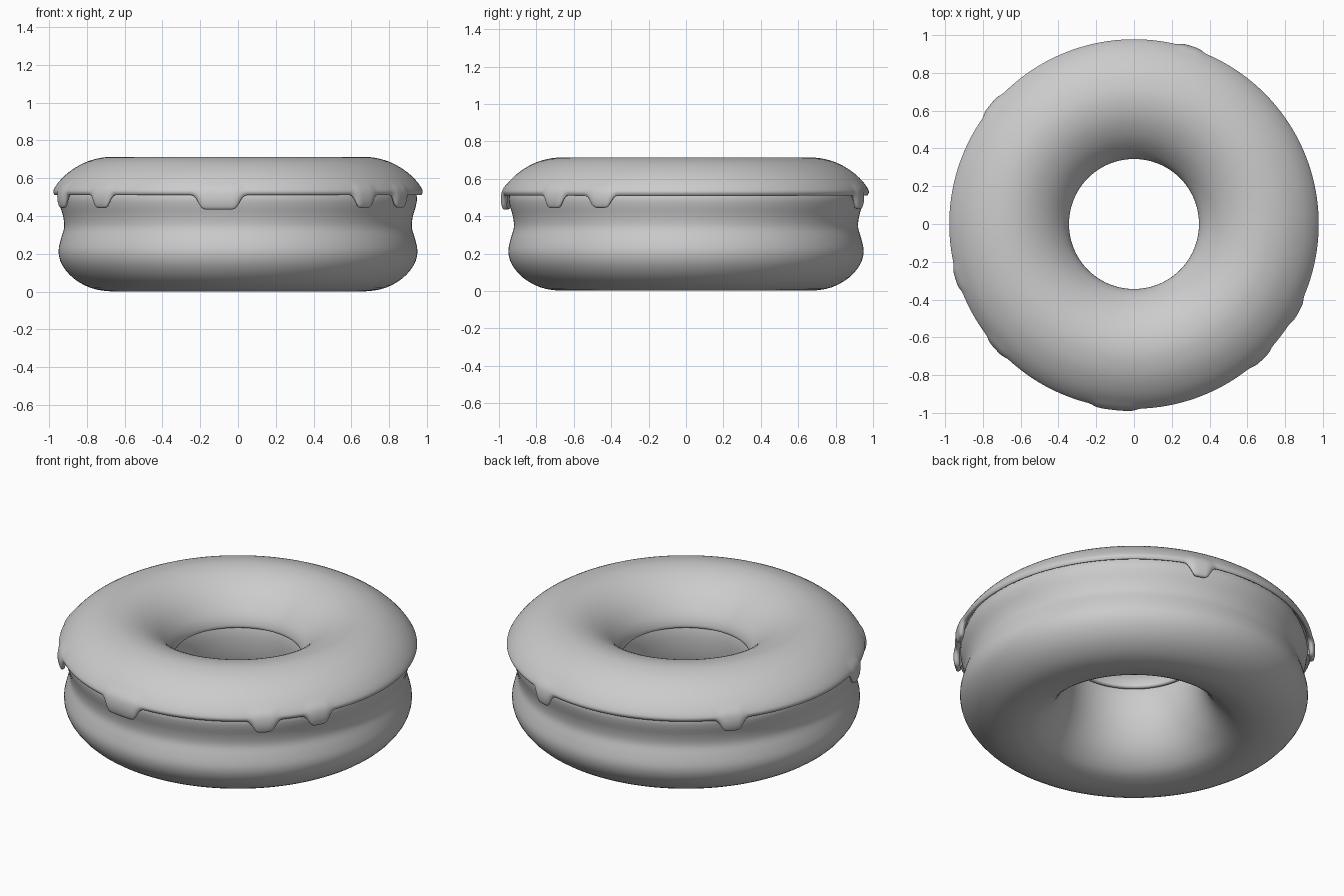
import bpy, bmesh
from math import sin, cos, radians

if "Cube" in bpy.data.objects:
    bpy.data.objects.remove(bpy.data.objects["Cube"])


def spline(pts, steps, closed=False):
    """Catmull-Rom samples through (r, z) points."""
    n = len(pts)
    get = (lambda i: pts[i % n]) if closed else (lambda i: pts[max(0, min(n - 1, i))])
    out = []
    for i in range(n if closed else n - 1):
        p0, p1, p2, p3 = (get(i + k) for k in (-1, 0, 1, 2))
        for s in range(steps):
            t = s / steps
            out.append(tuple(0.5 * (2 * b + (c - a) * t + (2 * a - 5 * b + 4 * c - d) * t * t
                                    + (3 * b - a - 3 * c + d) * t ** 3)
                             for a, b, c, d in zip(p0, p1, p2, p3)))
    if not closed:
        out.append(pts[-1])
    return out


def ring_mesh(name, segs, profile_at, closed):
    """Sweep a profile that may vary with angle around z."""
    bm = bmesh.new()
    rows = []
    for i in range(segs):
        deg = 360 * i / segs
        a = radians(deg)
        rows.append([bm.verts.new((r * cos(a), r * sin(a), z)) for r, z in profile_at(deg)])
    m = len(rows[0])
    for i in range(segs):
        p, q = rows[i], rows[(i + 1) % segs]
        for j in range(m if closed else m - 1):
            k = (j + 1) % m
            bm.faces.new((p[j], q[j], q[k], p[k])).smooth = True
    me = bpy.data.meshes.new(name)
    bm.to_mesh(me)
    bm.free()
    ob = bpy.data.objects.new(name, me)
    bpy.context.collection.objects.link(ob)
    return ob


# Dough: rounded ring with a pinched outer waist
dough = [(0.52, 0.04), (0.60, 0.01), (0.68, 0.002), (0.78, 0.02), (0.87, 0.07), (0.93, 0.14),
         (0.95, 0.21), (0.937, 0.28), (0.92, 0.34), (0.926, 0.40), (0.943, 0.46),
         (0.945, 0.51), (0.91, 0.58), (0.82, 0.645), (0.66, 0.685), (0.52, 0.645),
         (0.42, 0.56), (0.375, 0.46), (0.367, 0.36), (0.385, 0.24), (0.44, 0.12)]
dough_profile = spline(dough, 3, closed=True)
ring_mesh("dough_ring", 160, lambda deg: dough_profile, True)

# Icing: cap with drips given as (angle, half width, depth)
drips = [(264, 6.6, 0.078), (222, 3.8, 0.07), (197, 3.6, 0.07), (313.5, 3.8, 0.07),
         (332, 3.8, 0.068), (72, 3.6, 0.075), (140, 3.8, 0.07)]


def drip_depth(deg):
    best = 0
    for a, half, depth in drips:
        d = abs((deg - a + 180) % 360 - 180)
        t = max(0, min(1, (half + 1.3 - d) / 2.6))
        best = max(best, depth * t * t * (3 - 2 * t))
    return best


def icing_profile(deg):
    d = drip_depth(deg)
    return spline([(0.968 + 0.12 * d, 0.508 - d), (0.977 + 0.18 * d, 0.522 - 0.6 * d),
                   (0.976 + 0.1 * d, 0.54), (0.95, 0.58), (0.90, 0.63), (0.82, 0.68),
                   (0.74, 0.706), (0.66, 0.714), (0.56, 0.695), (0.46, 0.64),
                   (0.39, 0.57), (0.352, 0.51), (0.342, 0.46)], 2)


icing = ring_mesh("icing", 300, icing_profile, False)
thick = icing.modifiers.new("thickness", 'SOLIDIFY')
thick.thickness = 0.028
thick.offset = -1
rnd = icing.modifiers.new("rounding", 'SUBSURF')
rnd.levels = rnd.render_levels = 1
